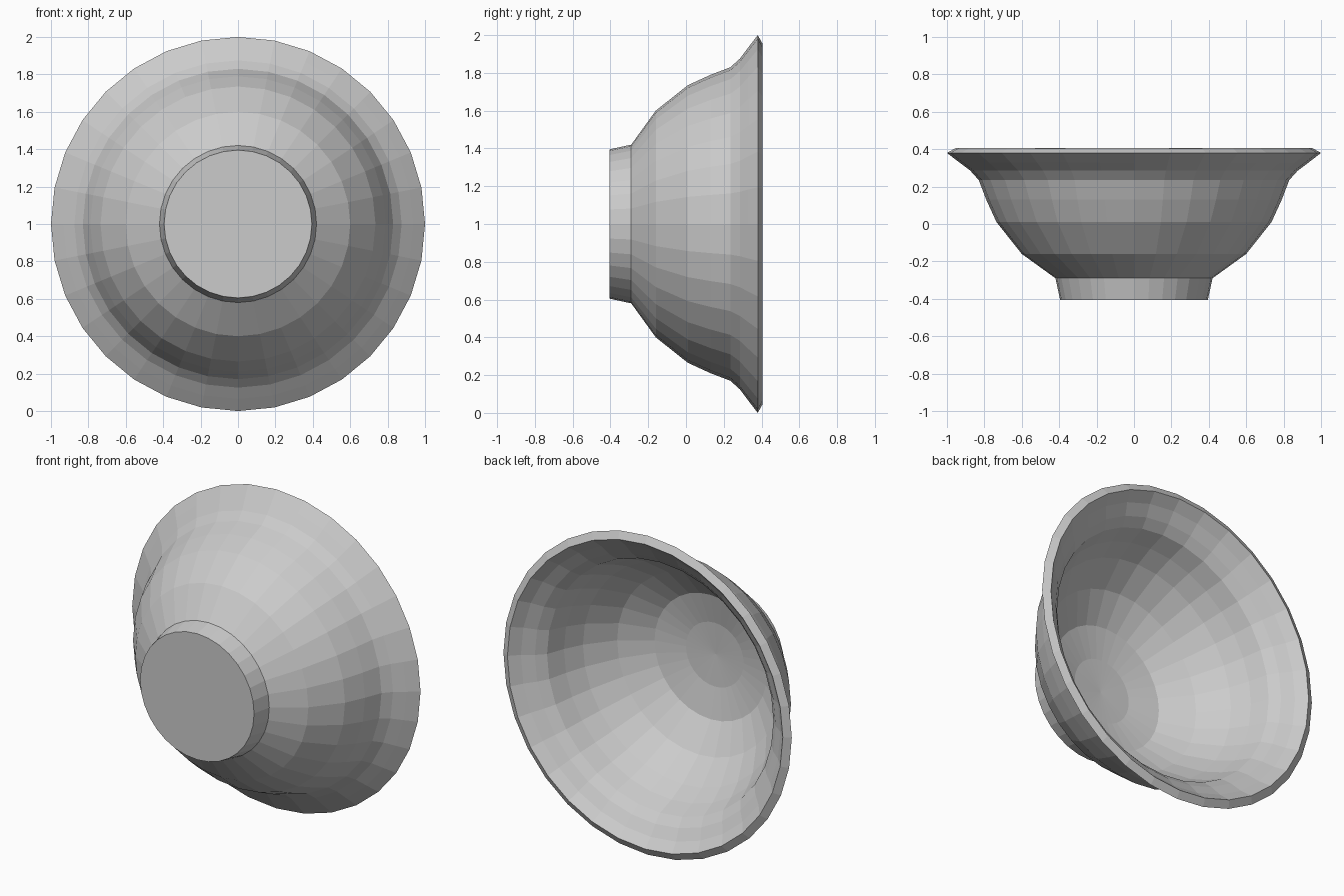
import bpy
import bmesh
from math import tau
from mathutils import Vector

SIDES = 32

cube = bpy.data.objects.get("Cube")
if cube:
    bpy.data.objects.remove(cube, do_unlink=True)

# Profiles as (radius, distance along the bowl's axis)
foot = [(0, -0.405), (0.395, -0.405), (0.42, -0.29)]
outer_wall = [(0.60, -0.16), (0.735, 0.01), (0.79, 0.13), (0.83, 0.235),
              (0.875, 0.285), (0.935, 0.33), (1.0, 0.38)]
inner_wall = [(0.955, 0.405), (0.9, 0.35), (0.835, 0.305), (0.785, 0.255),
              (0.745, 0.145), (0.69, 0.035), (0.565, -0.125),
              (0.39, -0.245), (0.2, -0.285), (0, -0.295)]


def lathe(name, profile, sides):
    """Revolve a closed half section around a horizontal axis along y."""
    bm = bmesh.new()
    verts = [bm.verts.new((r, y, 0)) for r, y in profile]
    edges = [bm.edges.new(pair) for pair in zip(verts, verts[1:])]
    bmesh.ops.spin(bm, geom=verts + edges, cent=(0, 0, 0), axis=(0, 1, 0),
                   angle=tau, steps=sides, use_merge=True)
    bmesh.ops.remove_doubles(bm, verts=bm.verts, dist=0.0005)
    bmesh.ops.recalc_face_normals(bm, faces=bm.faces)
    bmesh.ops.translate(bm, verts=bm.verts, vec=Vector((0, 0, 1)))
    mesh = bpy.data.meshes.new(name)
    bm.to_mesh(mesh)
    bm.free()
    obj = bpy.data.objects.new(name, mesh)
    bpy.context.collection.objects.link(obj)
    return obj


# Faceted bowl lying on its side, foot to the front and opening to the back
lathe("bowl", foot + outer_wall + inner_wall, SIDES)
